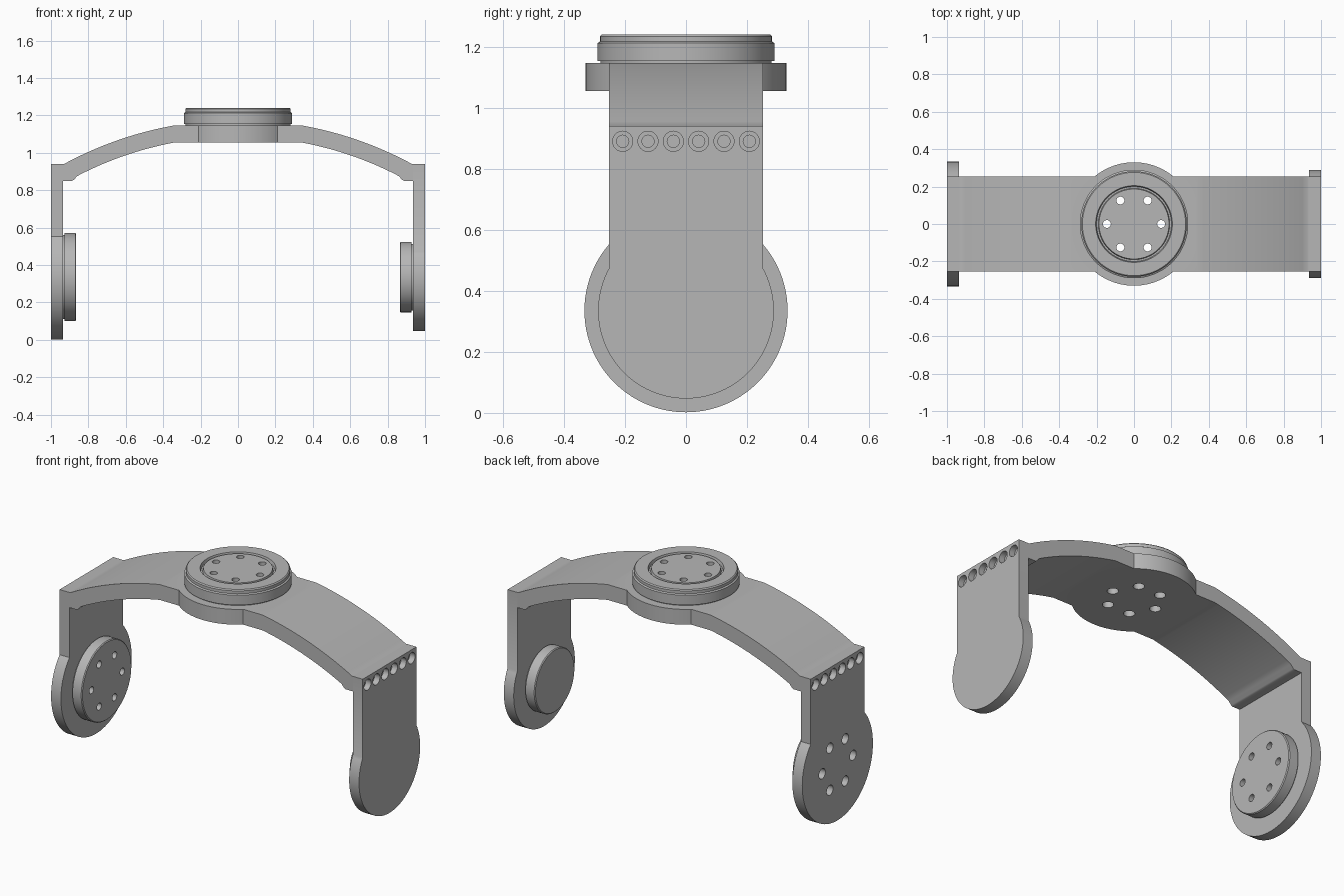
import bpy, bmesh
from math import sin, cos, pi, sqrt, asin, radians
from mathutils import Matrix

if "Cube" in bpy.data.objects:
    bpy.data.objects.remove(bpy.data.objects["Cube"])

GREY = (0.47, 0.47, 0.47, 1)
metal = bpy.data.materials.new("plain grey")
metal.use_nodes = True
metal.diffuse_color = GREY
metal.node_tree.nodes["Principled BSDF"].inputs["Base Color"].default_value = GREY

HALF = 0.253      # half width of the strap
TOP = 0.94        # top of the side arms
INNER = 0.935     # inner face of the side arms
PIVOT = 0.335     # height of the side joints
BOLT_R = 0.145    # radius of each six-bolt circle


def finish(bm, name):
    bmesh.ops.recalc_face_normals(bm, faces=bm.faces)
    mesh = bpy.data.meshes.new(name)
    bm.to_mesh(mesh)
    bm.free()
    obj = bpy.data.objects.new(name, mesh)
    mesh.materials.append(metal)
    bpy.context.collection.objects.link(obj)
    return obj


def extrude(name, points, shift):
    """Extrude a closed 3D outline along a vector."""
    bm = bmesh.new()
    face = bm.faces.new([bm.verts.new(p) for p in points])
    out = bmesh.ops.extrude_face_region(bm, geom=[face])
    verts = [v for v in out["geom"] if isinstance(v, bmesh.types.BMVert)]
    bmesh.ops.translate(bm, verts=verts, vec=shift)
    return finish(bm, name)


def lathe(name, profile, matrix, steps=96):
    """Revolve (radius, height) points about z; the ends lie on the axis."""
    bm = bmesh.new()
    verts = [bm.verts.new((r, 0, h)) for r, h in profile]
    edges = [bm.edges.new(pair) for pair in zip(verts, verts[1:])]
    bmesh.ops.spin(bm, geom=verts + edges, axis=(0, 0, 1), cent=(0, 0, 0),
                   angle=2 * pi, steps=steps)
    bmesh.ops.remove_doubles(bm, verts=bm.verts, dist=1e-5)
    bm.transform(matrix)
    return finish(bm, name)


def rods(name, spots, radius, low, high, matrix):
    """A set of cylinders along local z, used as a cutter."""
    bm = bmesh.new()
    for x, y in spots:
        place = matrix @ Matrix.Translation((x, y, (low + high) / 2))
        bmesh.ops.create_cone(bm, cap_ends=True, segments=32, radius1=radius,
                              radius2=radius, depth=high - low, matrix=place)
    return finish(bm, name)


def combine(obj, tool, operation="DIFFERENCE"):
    mod = obj.modifiers.new("combine", "BOOLEAN")
    mod.operation, mod.solver, mod.object = operation, "EXACT", tool
    bpy.context.view_layer.objects.active = obj
    bpy.ops.object.modifier_apply(modifier=mod.name)
    bpy.data.objects.remove(tool)


def bolt_circle():
    return [(BOLT_R * cos(i * pi / 3), BOLT_R * sin(i * pi / 3)) for i in range(6)]


def hub_profile(r, height):
    """Pivot hub: short neck, drum and a small edge chamfer."""
    return [(0, 0), (r - 0.01, 0), (r - 0.01, 0.008), (r, 0.008),
            (r, height - 0.005), (r - 0.005, height), (0, height)]


# Arched bridge: concentric arcs with flat ends and a flat middle
CENTRE = -0.774


def arc(radius, x0, x1, n=20):
    xs = [x0 + (x1 - x0) * i / n for i in range(n + 1)]
    return [(x, CENTRE + sqrt(radius * radius - x * x)) for x in xs]


half_top = arc(1.95, 0.34, 0.93) + [(INNER, TOP)]
half_low = [(INNER, 0.85), (0.887, 0.85), (0.877, 0.855)] + arc(1.86, 0.86, 0.34)
right_side = half_top + half_low
left_side = [(-x, z) for x, z in reversed(right_side)]
bridge = extrude("bridge", [(x, -HALF, z) for x, z in right_side + left_side],
                 (0, 2 * HALF, 0))

# Round flange in the middle of the bridge, level with its flat part
low, high = half_low[-1][1], half_top[0][1]
flange = lathe("flange", [(0, low), (0.33, low), (0.33, high), (0, high)],
               Matrix())
combine(bridge, flange, "UNION")
combine(bridge, rods("cutter", bolt_circle(), 0.03, 1, 1.2, Matrix()))

# Top hub: stepped drum with a ring groove and bolt holes
hub = lathe("top_hub", [
    (0, high), (0.28, high), (0.28, 1.153), (0.29, 1.153), (0.29, 1.212),
    (0.282, 1.217), (0.282, 1.234), (0.276, 1.24), (0.205, 1.24),
    (0.2, 1.222), (0.191, 1.222), (0.187, 1.238), (0, 1.238)], Matrix())
combine(hub, rods("cutter", bolt_circle(), 0.021, 1.1, 1.3, Matrix()))


# Side arms: round-ended plates with a row of counterbored screw holes
def arm(name, side, radius, hub_radius, bolted):
    start = asin(HALF / radius)
    angles = [start + (2 * pi - 2 * start) * i / 72 for i in range(73)]
    outline = [(radius * sin(a), PIVOT + radius * cos(a)) for a in angles]
    outline += [(-HALF, TOP), (HALF, TOP)]
    plate = extrude(name + "_arm", [(side * INNER, y, z) for y, z in outline],
                    (side * (1 - INNER), 0, 0))
    # local z points inward from the inner face, local y runs along y
    inward = Matrix.Translation((side * INNER, 0, PIVOT)) @ \
        Matrix.Rotation(-side * pi / 2, 4, "Y") @ Matrix.Rotation(pi / 2, 4, "Z")
    across = Matrix.Translation((side, 0, 0.89)) @ Matrix.Rotation(pi / 2, 4, "Y") \
        @ Matrix.Rotation(pi / 2, 4, "Z")
    row = [((i - 2.5) * 0.083, 0) for i in range(6)]
    combine(plate, rods("cutter", row, 0.033, -0.035, 0.035, across))
    combine(plate, rods("cutter", row, 0.02, -0.1, 0.1, across))
    drum = lathe(name + "_hub", hub_profile(hub_radius, 0.07), inward)
    if bolted:
        combine(plate, rods("cutter", bolt_circle(), 0.03, -0.1, 0.05, inward))
        combine(drum, rods("cutter", bolt_circle(), 0.021, -0.05, 0.1, inward))
    return [plate, drum]


parts = [bridge, hub]
parts += arm("right", -1, 0.333, 0.235, True)
parts += arm("left", 1, 0.288, 0.188, False)

# Smooth the curved walls and keep the edges crisp
bpy.ops.object.select_all(action="DESELECT")
for part in parts:
    part.select_set(True)
bpy.ops.object.shade_smooth_by_angle(angle=radians(30))
